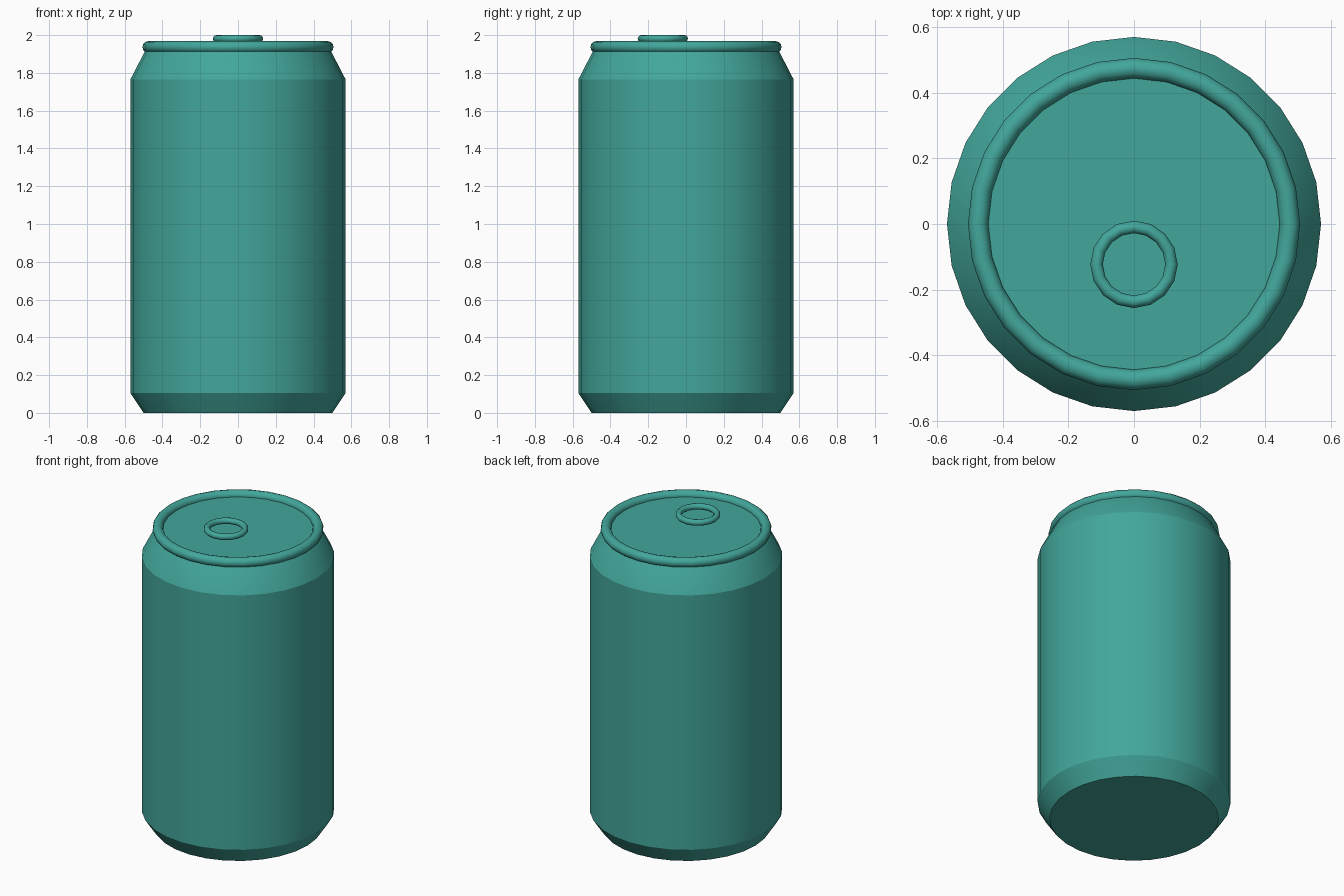
import bpy
import bmesh
import math

SIDES = 28

# Remove the default cube
cube = bpy.data.objects.get("Cube")
if cube:
    bpy.data.objects.remove(cube, do_unlink=True)

# Single painted-metal colour
TEAL = (0.055, 0.385, 0.33, 1.0)
teal = bpy.data.materials.new("teal_metal")
teal.use_nodes = True
teal.diffuse_color = TEAL
teal.node_tree.nodes["Principled BSDF"].inputs["Base Color"].default_value = TEAL


def lathe(name, profile, sides, closed=False, centre_y=0.0, sharp_angle=None):
    """Revolve (radius, z) points about a vertical axis; open profiles get caps."""
    bm = bmesh.new()
    rings = []
    for radius, z in profile:
        ring = []
        for i in range(sides):
            a = math.tau * i / sides
            ring.append(bm.verts.new((radius * math.cos(a), radius * math.sin(a), z)))
        rings.append(ring)
    pairs = list(zip(rings, rings[1:]))
    if closed:
        pairs.append((rings[-1], rings[0]))
    else:
        bm.faces.new(rings[0])
        bm.faces.new(rings[-1])
    for low, high in pairs:
        for i in range(sides):
            j = (i + 1) % sides
            bm.faces.new((low[i], low[j], high[j], high[i]))
    bmesh.ops.recalc_face_normals(bm, faces=bm.faces)
    for face in bm.faces:
        face.smooth = True
    if sharp_angle is not None:
        for edge in bm.edges:
            edge.smooth = edge.calc_face_angle(0.0) < sharp_angle

    mesh = bpy.data.meshes.new(name)
    bm.to_mesh(mesh)
    bm.free()
    mesh.materials.append(teal)
    obj = bpy.data.objects.new(name, mesh)
    obj.location.y = centre_y
    bpy.context.collection.objects.link(obj)
    return obj


def ring_tube(name, major, minor, z, sides, tube_sides, centre_y=0.0):
    """Horizontal torus made by revolving a small circle."""
    circle = []
    for i in range(tube_sides):
        a = math.tau * i / tube_sides
        circle.append((major + minor * math.cos(a), z + minor * math.sin(a)))
    return lathe(name, circle, sides, closed=True, centre_y=centre_y)


# Can body: tapered foot, straight wall, sloped neck and recessed lid
lathe("can_body",
      [(0.50, 0.0), (0.57, 0.105), (0.57, 1.765), (0.49, 1.92), (0.475, 1.935)],
      SIDES, sharp_angle=math.radians(20))

# Rolled rim around the lid
ring_tube("top_rim", 0.475, 0.031, 1.937, SIDES, 12)

# Pull ring lying over the front half of the lid
ring_tube("pull_ring", 0.114, 0.019, 1.981, 16, 12, centre_y=-0.123)
